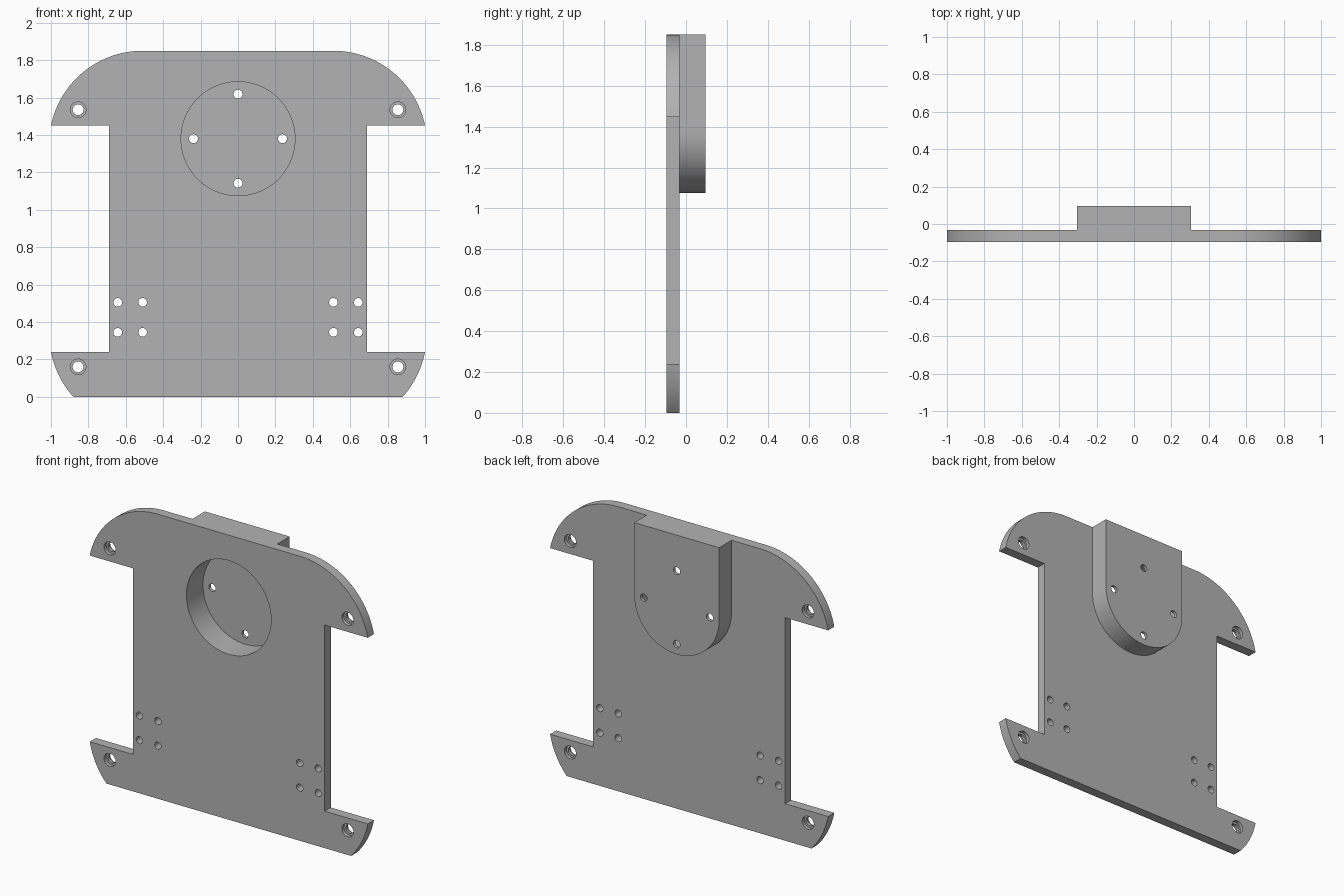
import bpy, bmesh, math

if "Cube" in bpy.data.objects:
    bpy.data.objects.remove(bpy.data.objects["Cube"])

FRONT, BACK, PLATE_BACK = -0.095, 0.095, -0.032
TOP, BOSS_Z, BOSS_R = 1.85, 1.38, 0.305

grey = bpy.data.materials.new("plain grey")
grey.diffuse_color = (0.45, 0.45, 0.45, 1)
grey.use_nodes = True
grey.node_tree.nodes["Principled BSDF"].inputs["Base Color"].default_value = grey.diffuse_color


def arc(cx, cz, r, a0, a1, n):
    """Points (x, z) along an arc, angles in radians."""
    return [(cx + r * math.cos(a0 + (a1 - a0) * i / n),
             cz + r * math.sin(a0 + (a1 - a0) * i / n)) for i in range(n + 1)]


def add_prism(bm, pts, y0, y1):
    """Closed prism from an x-z outline, running from y0 to y1."""
    a = [bm.verts.new((x, y0, z)) for x, z in pts]
    b = [bm.verts.new((x, y1, z)) for x, z in pts]
    bm.faces.new(a)
    bm.faces.new(b[::-1])
    for i in range(len(pts)):
        j = (i + 1) % len(pts)
        bm.faces.new((a[j], a[i], b[i], b[j]))


def make(name, prisms):
    bm = bmesh.new()
    for pts, y0, y1 in prisms:
        add_prism(bm, pts, y0, y1)
    bmesh.ops.recalc_face_normals(bm, faces=bm.faces)
    me = bpy.data.meshes.new(name)
    bm.to_mesh(me)
    bm.free()
    me.materials.append(grey)
    ob = bpy.data.objects.new(name, me)
    bpy.context.collection.objects.link(ob)
    return ob


def circle(x, z, r, n=32):
    return arc(x, z, r, 0, 2 * math.pi, n)[:-1]


def boolean(target, tool, op):
    bpy.context.view_layer.objects.active = target
    m = target.modifiers.new(op, 'BOOLEAN')
    m.operation, m.object, m.solver = op, tool, 'EXACT'
    bpy.ops.object.modifier_apply(modifier=m.name)
    bpy.data.objects.remove(tool)


# Plate outline: right half, bottom to top, then mirrored
half = arc(0.509, 0.335, 0.5, math.atan2(-0.335, 0.371),
           math.atan2(-0.095, 0.491), 12)
half += [(0.69, 0.24), (0.69, 1.45)]
half += arc(0.51, 1.35, 0.5, math.atan2(0.1, 0.49), math.pi / 2, 32)
outline = half + [(-x, z) for x, z in reversed(half)]
plate = make("mounting_plate", [(outline, FRONT, PLATE_BACK)])

# Boss on the back: flat top, half-round bottom
boss_pts = arc(0, BOSS_Z, BOSS_R, math.pi, 2 * math.pi, 48)
boss_pts += [(BOSS_R, TOP), (-BOSS_R, TOP)]
boolean(plate, make("boss", [(boss_pts, -0.06, BACK)]), 'UNION')

# Round pocket from the front, and wide bores on both sides of corner holes
corners = [(s * 0.855, z) for s in (-1, 1) for z in (0.16, 1.535)]
bores = [(circle(0, BOSS_Z, BOSS_R - 0.0005, 96), FRONT - 0.1, 0.075)]
for x, z in corners:
    bores.append((circle(x, z, 0.042), FRONT - 0.1, FRONT + 0.022))
    bores.append((circle(x, z, 0.042), PLATE_BACK - 0.022, BACK))
boolean(plate, make("bore_cutter", bores), 'DIFFERENCE')

# Through holes: corners, bracket holes and boss screw holes
holes = [(x, z, 0.029) for x, z in corners]
holes += [(s * x, z, 0.023) for s in (-1, 1)
          for x in (0.51, 0.643) for z in (0.345, 0.505)]
holes += [(0.238 * math.cos(k * math.pi / 2),
           BOSS_Z + 0.238 * math.sin(k * math.pi / 2), 0.024) for k in range(4)]
boolean(plate, make("hole_cutter", [(circle(*h), -0.3, 0.3) for h in holes]),
        'DIFFERENCE')

# Smooth the round walls, keep edges sharp
plate.select_set(True)
bpy.context.view_layer.objects.active = plate
bpy.ops.object.shade_smooth_by_angle(angle=math.radians(30))
